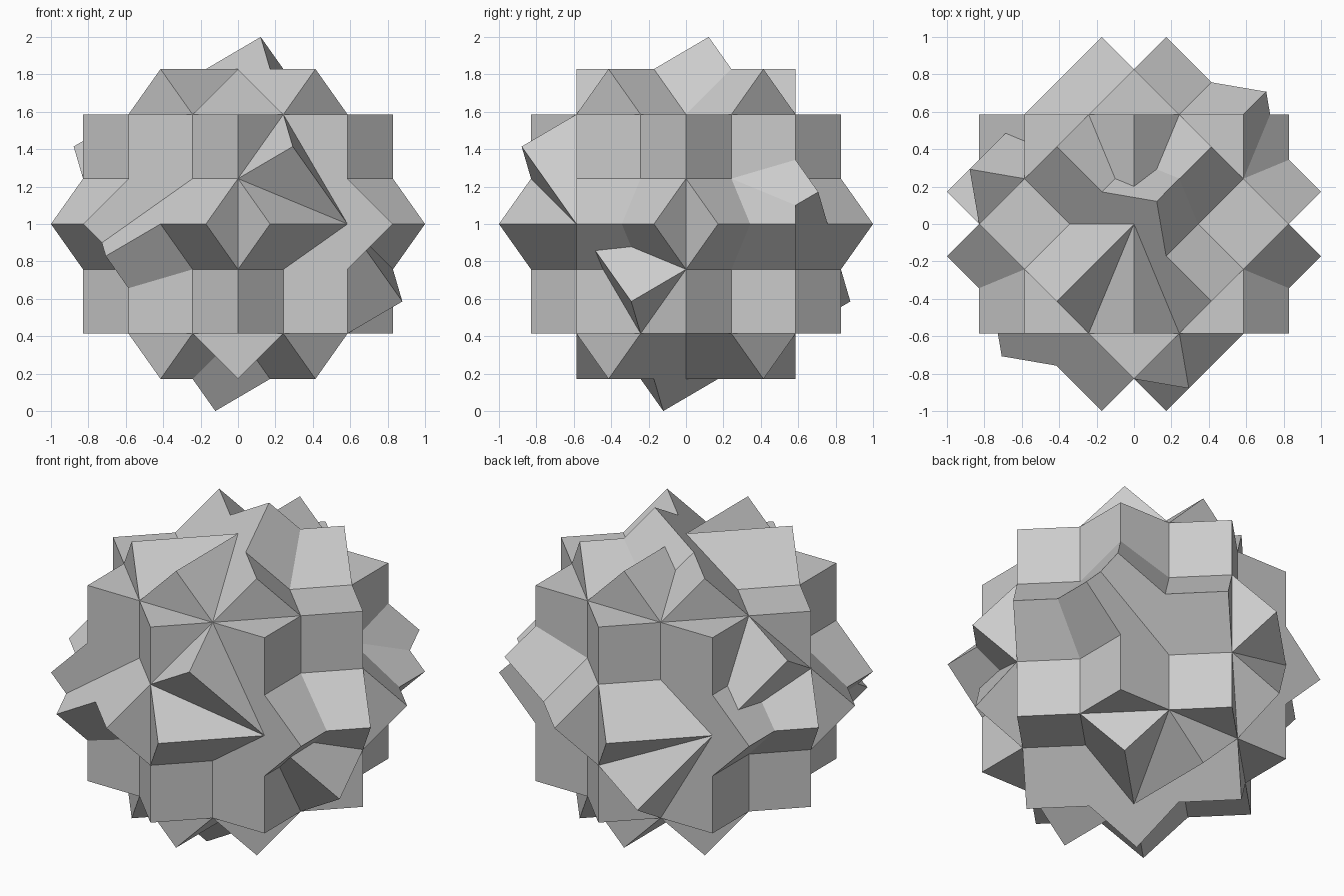
import bpy
from math import radians, sqrt

if "Cube" in bpy.data.objects:
    bpy.data.objects.remove(bpy.data.objects["Cube"])

# Six equal cubes sharing one centre, each turned by 45 degree steps
edge = 4 - 2 * sqrt(2)          # gives an overall span of exactly 2
turns = {
    "upright_cube": (0, 0, 0),
    "cube_turned_y": (0, 45, 0),
    "cube_turned_z": (0, 0, 45),
    "cube_turned_xz": (45, 0, 45),
    "cube_turned_yz": (0, 45, 45),
    "cube_turned_xyz": (45, 45, 45),
}

for name, angles in turns.items():
    bpy.ops.mesh.primitive_cube_add(
        size=edge, location=(0, 0, 1),
        rotation=[radians(a) for a in angles])
    bpy.context.object.name = name
